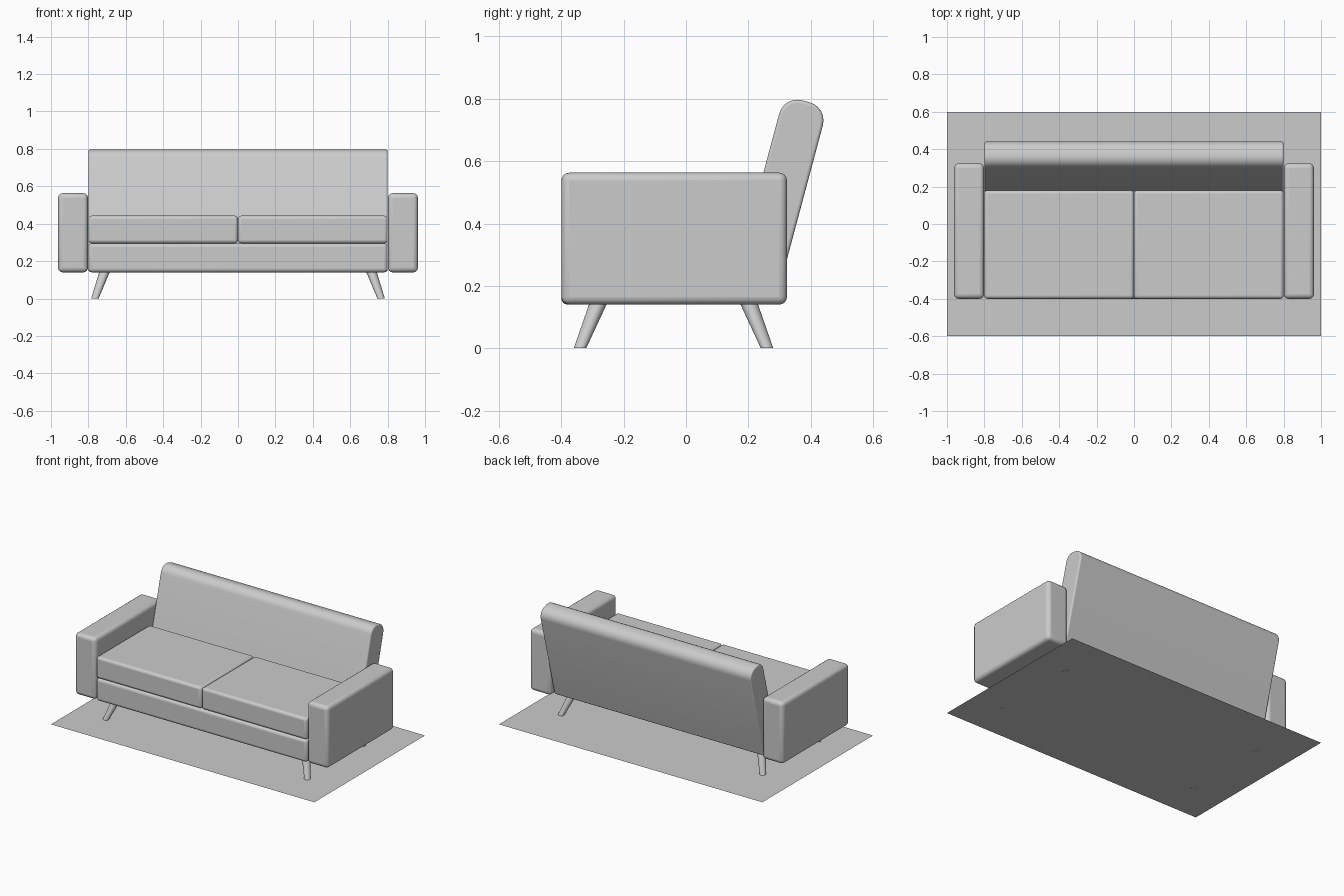
import bpy, bmesh, math
from mathutils import Matrix, Vector

cube = bpy.data.objects.get("Cube")
if cube:
    bpy.data.objects.remove(cube, do_unlink=True)

GREY = (0.6, 0.6, 0.6, 1)
mat = bpy.data.materials.new("plain_grey")
mat.use_nodes = True
mat.diffuse_color = GREY
mat.node_tree.nodes["Principled BSDF"].inputs["Base Color"].default_value = GREY


def finish(name, bm, bevel=0.0):
    """Turn a bmesh into a smooth-shaded object with softened edges."""
    bmesh.ops.recalc_face_normals(bm, faces=bm.faces)
    mesh = bpy.data.meshes.new(name)
    bm.to_mesh(mesh)
    bm.free()
    mesh.materials.append(mat)
    ob = bpy.data.objects.new(name, mesh)
    bpy.context.collection.objects.link(ob)
    if bevel:
        mod = ob.modifiers.new("soft_edges", "BEVEL")
        mod.width, mod.segments = bevel, 4
        mod.limit_method, mod.angle_limit = "ANGLE", math.radians(40)
    bpy.ops.object.select_all(action="DESELECT")
    ob.select_set(True)
    bpy.context.view_layer.objects.active = ob
    bpy.ops.object.shade_smooth_by_angle(angle=math.radians(40))
    return ob


def box_mesh(lo, hi):
    lo, hi = Vector(lo), Vector(hi)
    bm = bmesh.new()
    bmesh.ops.create_cube(bm, size=1, matrix=Matrix.Translation((lo + hi) / 2)
                          @ Matrix.Diagonal((*(hi - lo), 1)))
    return bm


def box(name, lo, hi, bevel):
    return finish(name, box_mesh(lo, hi), bevel)


def leg(name, top, bottom, r_top, r_bottom, sides=24):
    """Splayed tapered leg with level ends."""
    bm = bmesh.new()
    rings = []
    for centre, r in ((top, r_top), (bottom, r_bottom)):
        ring = bmesh.ops.create_circle(bm, cap_ends=True, segments=sides, radius=r,
                                       matrix=Matrix.Translation(centre))["verts"]
        rings.append(ring)
    for i in range(sides):
        j = (i + 1) % sides
        bm.faces.new((rings[0][i], rings[0][j], rings[1][j], rings[1][i]))
    return finish(name, bm)


# Floor sheet
bm = bmesh.new()
bmesh.ops.create_grid(bm, x_segments=1, y_segments=1, size=1,
                      matrix=Matrix.Translation((0, 0, 0.001)) @ Matrix.Diagonal((1, 0.6, 1, 1)))
finish("floor_sheet", bm)

# Seat base
box("seat_base", (-0.8, -0.4, 0.14), (0.8, 0.26, 0.295), 0.02)

# Mirrored arms, cushions and legs
for side, s in (("left", 1), ("right", -1)):
    xs = sorted((s * 0.802, s * 0.962))
    box(side + "_arm", (xs[0], -0.4, 0.14), (xs[1], 0.324, 0.563), 0.025)
    xs = sorted((0, s * 0.8))
    box(side + "_cushion", (xs[0], -0.4, 0.295), (xs[1], 0.18, 0.443), 0.018)
    for end, y_top, y_bottom in (("front", -0.277, -0.34), ("back", 0.197, 0.26)):
        leg(f"{end}_{side}_leg", (s * 0.709, y_top, 0.155),
            (s * 0.765, y_bottom, 0), 0.029, 0.02)

# Backrest: slab with a rounded top, leaning backwards
bm = box_mesh((-0.8, -0.0725, -0.327), (0.8, 0.0725, 0.327))
top_edges = [e for e in bm.edges
             if all(v.co.z > 0 for v in e.verts) and e.calc_length() > 1]
bmesh.ops.bevel(bm, geom=top_edges, offset=0.06, segments=6, profile=0.5, affect="EDGES")
backrest = finish("backrest", bm, 0.01)
backrest.location = (0, 0.3, 0.476)
backrest.rotation_euler = (math.radians(-15), 0, 0)
